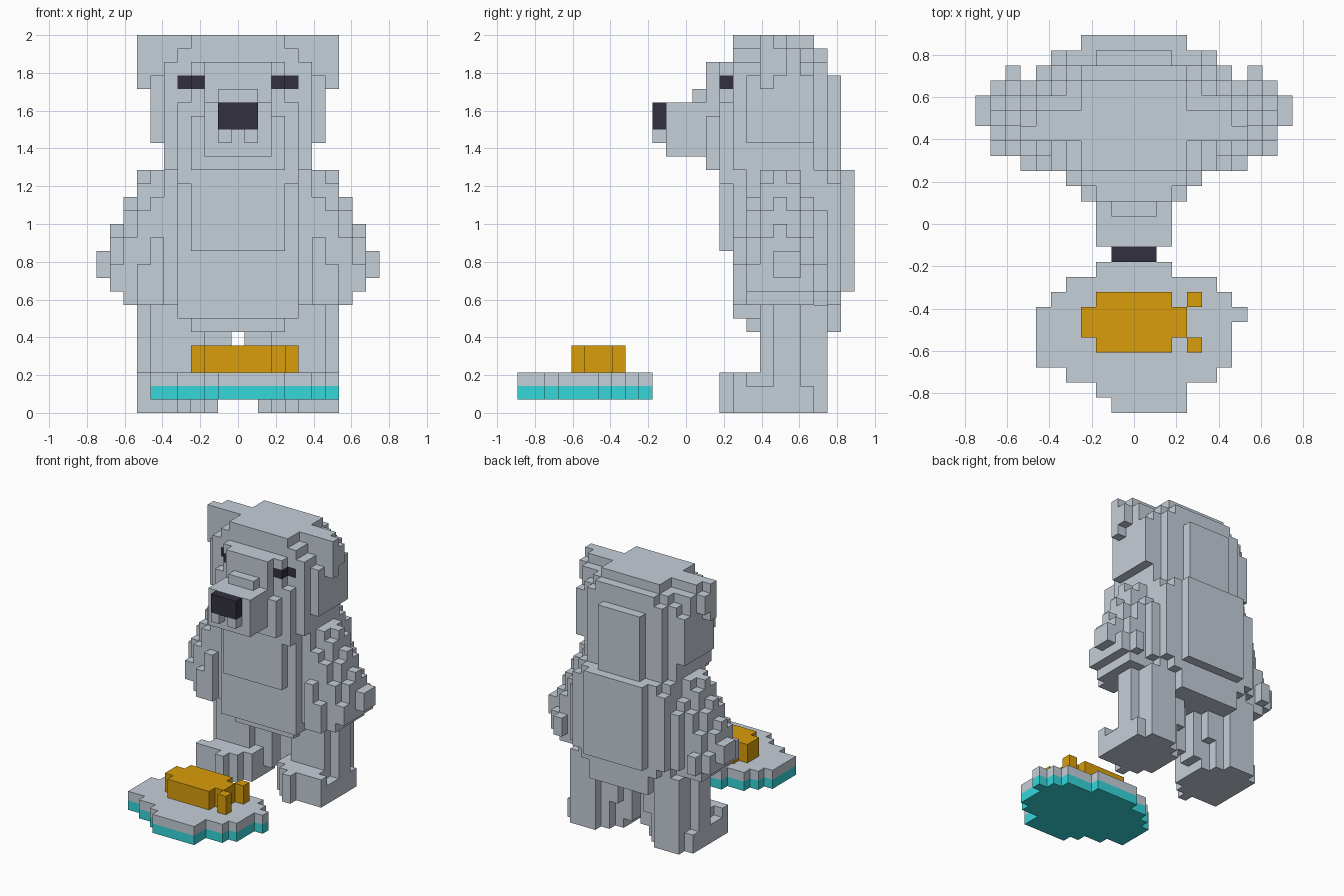
import bpy
import bmesh
from mathutils import Vector

default_cube = bpy.data.objects.get("Cube")
if default_cube:
    bpy.data.objects.remove(default_cube, do_unlink=True)

UNIT = 1 / 14
NEIGHBOURS = [Vector(axis) * sign
              for axis in ((1, 0, 0), (0, 1, 0), (0, 0, 1)) for sign in (1, -1)]


def make_material(name, red, green, blue):
    material = bpy.data.materials.new(name)
    material.use_nodes = True
    colour = (red, green, blue, 1)
    material.diffuse_color = colour
    shader = next(n for n in material.node_tree.nodes if n.type == "BSDF_PRINCIPLED")
    shader.inputs["Base Color"].default_value = colour
    return material


GREY = make_material("fur grey", 0.56, 0.62, 0.69)
DARK = make_material("nose charcoal", 0.033, 0.03, 0.05)
TEAL = make_material("water teal", 0.035, 0.68, 0.7)
GOLD = make_material("fish gold", 0.7, 0.34, 0.003)

claimed = set()
parts = []


def block(x0, x1, y0, y1, z0, z1):
    """Inclusive range of cells."""
    return {(x, y, z) for x in range(x0, x1 + 1)
            for y in range(y0, y1 + 1) for z in range(z0, z1 + 1)}


def add_part(name, material, *blocks, side=None):
    """Join blocks into a part. side=None mirrors them into one part."""
    cells = set().union(*(block(*b) for b in blocks))
    if side is None:
        cells |= {(-x, y, z) for x, y, z in cells}
    elif side < 0:
        cells = {(-x, y, z) for x, y, z in cells}
    cells -= claimed
    claimed.update(cells)
    parts.append((name, material, cells))


def add_pair(name, material, *blocks):
    add_part("left_" + name, material, *blocks, side=1)
    add_part("right_" + name, material, *blocks, side=-1)


def build_part(name, material, cells):
    """Skin only the cell faces that touch open air."""
    bm = bmesh.new()
    corners = {}

    def vertex(point):
        key = tuple(round(c * 2) for c in point)
        if key not in corners:
            corners[key] = bm.verts.new(point * UNIT)
        return corners[key]

    for cell in sorted(cells):
        centre = Vector(cell) + Vector((0, 0, 0.5))
        for normal in NEIGHBOURS:
            if tuple(int(a + b) for a, b in zip(cell, normal)) in claimed:
                continue
            u = Vector((normal.y, normal.z, normal.x)) / 2
            v = normal.cross(u)
            middle = centre + normal / 2
            bm.faces.new([vertex(middle + offset)
                          for offset in (-u - v, u - v, u + v, v - u)])
    bmesh.ops.dissolve_limit(bm, angle_limit=0.01, verts=bm.verts, edges=bm.edges)
    mesh = bpy.data.meshes.new(name)
    bm.to_mesh(mesh)
    bm.free()
    mesh.materials.append(material)
    bpy.context.collection.objects.link(bpy.data.objects.new(name, mesh))


# Face details: the eyes wrap back around the face
add_part("nose", DARK, (0, 1, -2, -2, 21, 22))
add_pair("eye", DARK, (3, 3, 3, 3, 24, 24), (4, 4, 4, 4, 24, 24))
add_pair("brow", GREY, (3, 3, 3, 3, 25, 25))
add_pair("lip", GREY, (1, 1, -2, -2, 20, 20))
add_part("snout", GREY, (0, 2, -1, 1, 19, 22), (0, 1, 1, 1, 23, 23))

# Head: crown, rounded skull, face plates and back plate
add_part("head", GREY,
         (0, 3, 4, 9, 18, 27),
         (0, 4, 4, 9, 18, 26),
         (0, 5, 4, 9, 18, 25),
         (0, 3, 10, 10, 18, 26),
         (4, 4, 10, 10, 18, 25),
         (0, 2, 11, 11, 18, 24),
         (0, 4, 3, 3, 17, 22),
         (0, 3, 3, 3, 17, 23),
         (0, 2, 2, 3, 18, 25),
         (0, 3, 2, 2, 18, 21))
add_pair("ear", GREY,
         (4, 6, 6, 7, 24, 27),
         (7, 7, 6, 6, 24, 27),
         (7, 7, 7, 7, 25, 26),
         (4, 6, 8, 8, 24, 26),
         (6, 6, 5, 9, 20, 24))

# Torso with belly and back plates
add_part("torso", GREY,
         (0, 4, 4, 4, 7, 17),
         (0, 5, 5, 10, 8, 17),
         (6, 6, 5, 9, 8, 15),
         (6, 6, 6, 8, 16, 17),
         (6, 6, 10, 10, 9, 14),
         (0, 4, 5, 10, 7, 7),
         (0, 3, 5, 10, 6, 6),
         (0, 4, 11, 11, 8, 17),
         (5, 5, 11, 11, 9, 16),
         (0, 3, 11, 11, 6, 7))
add_part("belly_plate", GREY, (0, 3, 3, 3, 12, 16))
add_part("back_plate", GREY, (0, 3, 12, 12, 9, 17))

# Arms: hand in front, then each outward layer is a lower stepped arch
arm = [(6, 6, 4, 4, 8, 12), (7, 7, 4, 4, 8, 10),
       (8, 8, 10, 10, 9, 10), (10, 10, 7, 8, 10, 11)]
for x, base, top in ((7, 8, 15), (8, 8, 13), (9, 9, 11)):
    arm += [(x, x, 5, 9, base, top - 1),
            (x, x, 6, 8, base, top + 1),
            (x, x, 7, 7, base, top + 2)]
add_pair("arm", GREY, *arm)

# Legs: rounded bundles of columns, the inner ones ending above the ground
add_pair("leg", GREY,
         (7, 7, 7, 8, 2, 7),
         (3, 6, 6, 9, 3, 7),
         (4, 6, 10, 10, 0, 7),
         (2, 2, 7, 9, 3, 7),
         (1, 1, 7, 8, 1, 7))
add_pair("foot", GREY,
         (4, 4, 3, 3, 0, 2),
         (3, 7, 4, 4, 0, 2),
         (2, 6, 5, 8, 0, 2),
         (3, 6, 9, 9, 0, 2),
         (7, 7, 5, 9, 0, 1))

# Pool: water below, ice rim above, sharing one stepped outline
outline = [(-2, 2, -3, -3), (-4, 5, -4, -4), (-5, 6, -5, -5), (-6, 7, -6, -6),
           (-6, 6, -9, -7), (-4, 5, -10, -10), (-2, 3, -11, -11), (-1, 3, -12, -12)]
for name, material, level in (("pool_water", TEAL, 1), ("pool_top", GREY, 2)):
    add_part(name, material, *[row + (level, level) for row in outline], side=1)

# Fish with a forked tail
add_part("fish", GOLD,
         (-2, 2, -8, -5, 3, 4),
         (-3, 3, -7, -6, 3, 4),
         (4, 4, -5, -5, 3, 4),
         (4, 4, -8, -8, 3, 4), side=1)

for part in parts:
    build_part(*part)
